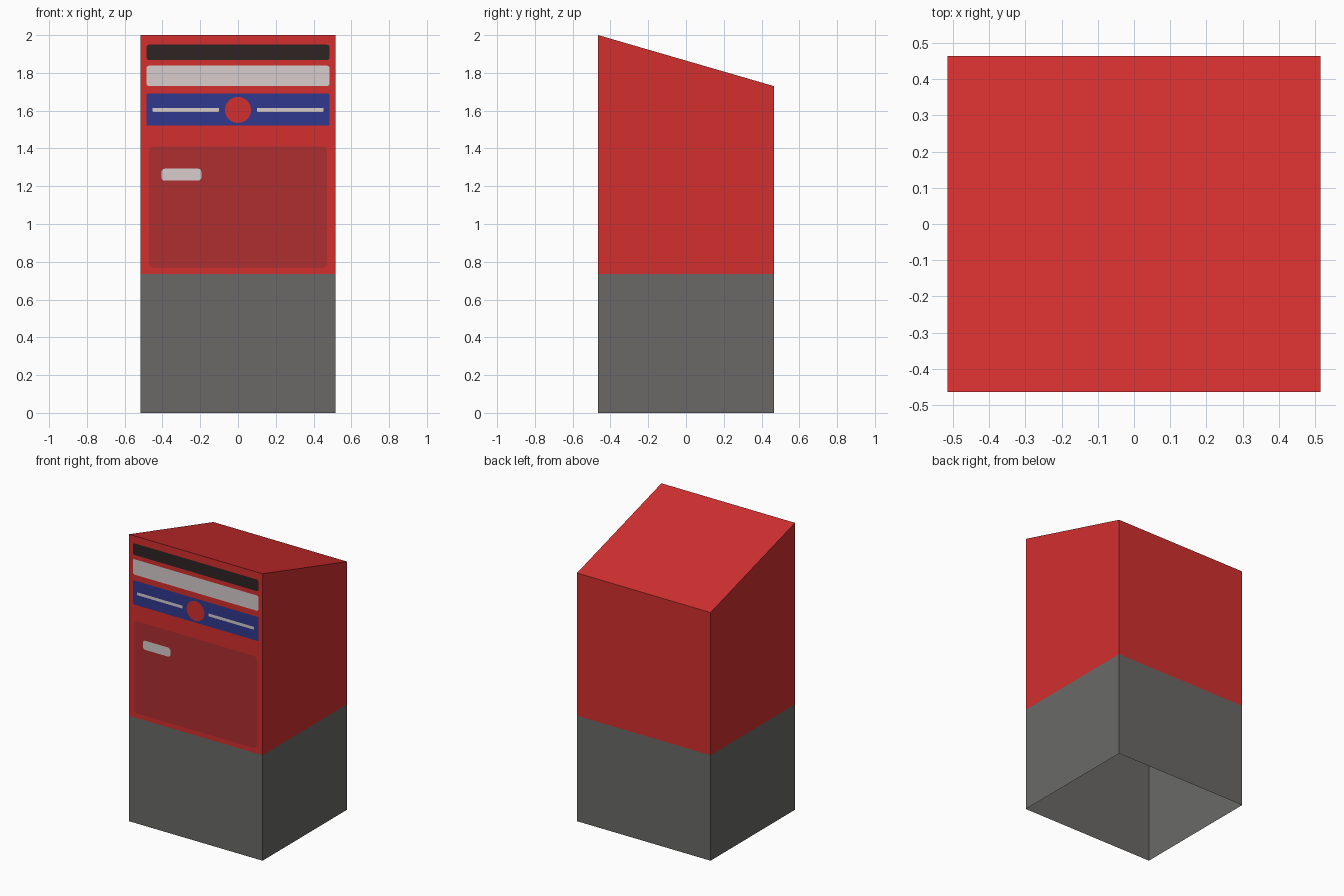
import bpy, bmesh, math

if "Cube" in bpy.data.objects:
    bpy.data.objects.remove(bpy.data.objects["Cube"])

HX, HY = 0.515, 0.465            # half width, half depth
SPLIT, FRONT_TOP, BACK_TOP = 0.735, 2.0, 1.73


def material(name, r, g, b):
    lin = [((c / 255 + 0.055) / 1.055) ** 2.4 for c in (r, g, b)]
    m = bpy.data.materials.new(name)
    m.diffuse_color = (*lin, 1)
    m.use_nodes = True
    m.node_tree.nodes["Principled BSDF"].inputs["Base Color"].default_value = m.diffuse_color
    return m


RED = material("red", 211, 47, 47)
DARK_RED = material("dark red", 175, 47, 49)
GREY = material("grey", 106, 105, 103)
BLACK = material("black", 46, 36, 36)
WHITE = material("off white", 215, 204, 203)
BLUE = material("blue", 48, 56, 143)


def add_object(name, bm, mat):
    me = bpy.data.meshes.new(name)
    bm.to_mesh(me)
    bm.free()
    me.materials.append(mat)
    ob = bpy.data.objects.new(name, me)
    bpy.context.collection.objects.link(ob)
    return ob


def shell(name, z0, front_z, back_z, mat, lid):
    """Four walls, open below, with an optional sloping lid."""
    bm = bmesh.new()
    corners = [(-HX, -HY), (HX, -HY), (HX, HY), (-HX, HY)]
    low = [bm.verts.new((x, y, z0)) for x, y in corners]
    top = [bm.verts.new((x, y, front_z if y < 0 else back_z)) for x, y in corners]
    for i in range(4):
        j = (i + 1) % 4
        bm.faces.new((low[i], low[j], top[j], top[i]))
    if lid:
        bm.faces.new(top)
    return add_object(name, bm, mat)


def decal(name, points, mat, layer):
    """Flat painted shape lying just in front of the front wall."""
    bm = bmesh.new()
    y = -HY - 0.0015 * layer
    bm.faces.new([bm.verts.new((x, y, z)) for x, z in points])
    return add_object(name, bm, mat)


def rounded(x0, x1, z0, z1, r, n=4):
    pts = []
    centres = [(x1 - r, z1 - r), (x0 + r, z1 - r), (x0 + r, z0 + r), (x1 - r, z0 + r)]
    for q, (cx, cz) in enumerate(centres):
        for i in range(n + 1):
            a = math.pi / 2 * (q + i / n)
            pts.append((cx + r * math.cos(a), cz + r * math.sin(a)))
    return pts


# Body: open-bottomed base and sloped housing
shell("base", 0, SPLIT, SPLIT, GREY, False)
shell("housing", SPLIT, FRONT_TOP, BACK_TOP, RED, True)

# Horizontal bands at the top of the front
decal("slot", rounded(-0.484, 0.484, 1.868, 1.949, 0.012), BLACK, 1)
decal("label_band", rounded(-0.484, 0.484, 1.731, 1.838, 0.012), WHITE, 1)
decal("blue_band", rounded(-0.484, 0.484, 1.522, 1.69, 0.006), BLUE, 1)

# Round badge with a stripe on each side
disc = [(0.069 * math.cos(math.tau * i / 24), 1.604 + 0.069 * math.sin(math.tau * i / 24))
        for i in range(24)]
decal("badge", disc, RED, 2)
for side, x0, x1 in (("left", -0.453, -0.1), ("right", 0.1, 0.453)):
    decal("stripe_" + side, rounded(x0, x1, 1.594, 1.614, 0.004), WHITE, 2)

# Door and handle
decal("door", rounded(-0.472, 0.472, 0.768, 1.411, 0.025), DARK_RED, 1)
decal("handle", rounded(-0.405, -0.194, 1.229, 1.293, 0.018), WHITE, 2)
